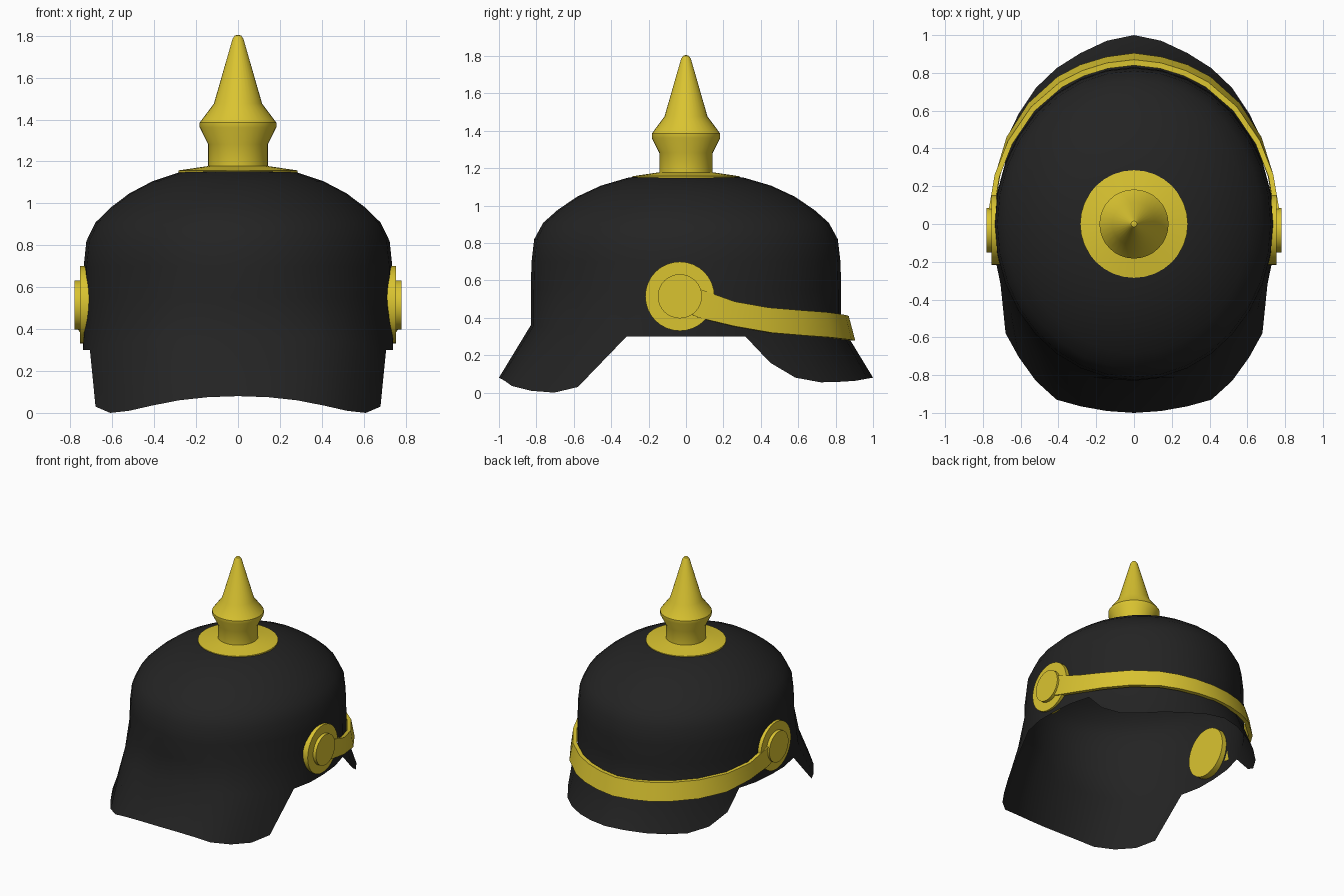
import bpy, bmesh, math
from mathutils import Matrix

if "Cube" in bpy.data.objects:
    bpy.data.objects.remove(bpy.data.objects["Cube"])

N = 32  # sides of the round parts


def material(name, rgb):
    m = bpy.data.materials.new(name)
    m.diffuse_color = (*rgb, 1)
    m.use_nodes = True
    m.node_tree.nodes["Principled BSDF"].inputs["Base Color"].default_value = m.diffuse_color
    return m


BLACK = material("black_leather", (0.017, 0.017, 0.017))
BRASS = material("brass", (0.70, 0.55, 0.03))


def finish(bm, name, mat, angle):
    bmesh.ops.recalc_face_normals(bm, faces=bm.faces)
    me = bpy.data.meshes.new(name)
    bm.to_mesh(me)
    bm.free()
    me.materials.append(mat)
    ob = bpy.data.objects.new(name, me)
    bpy.context.collection.objects.link(ob)
    bpy.ops.object.select_all(action='DESELECT')
    ob.select_set(True)
    bpy.context.view_layer.objects.active = ob
    bpy.ops.object.shade_smooth_by_angle(angle=math.radians(angle))
    return ob


def bridge(bm, a, b, closed=True):
    n = len(a)
    for i in range(n if closed else n - 1):
        j = (i + 1) % n
        bm.faces.new((a[i], a[j], b[j], b[i]))


def fan(bm, ring, tip):
    for i in range(len(ring)):
        bm.faces.new((ring[i], ring[(i + 1) % len(ring)], tip))


# Helmet shell: elliptical rings, index 0 at the front, 16 at the back
bm = bmesh.new()
rim = []
for i in range(N):
    t = 2 * math.pi * i / N
    s, c = math.sin(t), math.cos(t)
    z = 0.30 + 0.06 * max(0, (abs(c) - 0.39) / 0.61)
    wide = 0.75 * math.copysign(abs(s) ** 0.75, s) if c > 0.01 else 0.74 * s
    rim.append(bm.verts.new((wide, -0.83 * c, z)))
prev = rim
for k, z in [(1.0, 0.55), (0.995, 0.70), (0.978, 0.82), (0.92, 0.908), (0.825, 0.978),
             (0.70, 1.048), (0.55, 1.106), (0.37, 1.15), (0.18, 1.165)]:
    ring = [bm.verts.new((0.74 * k * math.sin(2 * math.pi * i / N),
                          -0.83 * k * math.cos(2 * math.pi * i / N), z)) for i in range(N)]
    bridge(bm, prev, ring)
    prev = ring
fan(bm, prev, bm.verts.new((0, 0, 1.17)))

# Front visor and neck guard: half outlines from the centre outwards, mirrored
visor = [(0, -1.0, 0.08), (0.144, -0.99, 0.075), (0.283, -0.965, 0.06), (0.41, -0.93, 0.035),
         (0.52, -0.83, 0.01), (0.61, -0.705, 0.0), (0.68, -0.578, 0.03)]
guard = [(0, 1.0, 0.08), (0.144, 0.97, 0.075), (0.283, 0.905, 0.063), (0.41, 0.825, 0.058),
         (0.52, 0.72, 0.055), (0.61, 0.585, 0.08), (0.675, 0.45, 0.16)]
for half, centre, side in ((visor, 0, 1), (guard, N // 2, -1)):
    top, low = [], []
    for k in range(-6, 7):
        x, y, z = half[abs(k)]
        low.append(bm.verts.new((math.copysign(x, k), y, z)))
        top.append(rim[(centre + side * k) % N])
    bridge(bm, top, low, closed=False)
finish(bm, "helmet_shell", BLACK, 45)

# Spike: lathed brass plate, neck, collar and cone
bm = bmesh.new()
prev = None
for r, z in [(0.285, 1.145), (0.285, 1.157), (0.143, 1.178), (0.143, 1.282), (0.183, 1.362),
             (0.183, 1.385), (0.115, 1.476), (0.026, 1.785), (0.016, 1.80)]:
    ring = [bm.verts.new((r * math.sin(2 * math.pi * i / N),
                          r * math.cos(2 * math.pi * i / N), z)) for i in range(N)]
    if prev:
        bridge(bm, prev, ring)
    else:
        bm.faces.new(ring)
    prev = ring
fan(bm, prev, bm.verts.new((0, 0, 1.805)))
finish(bm, "spike", BRASS, 30)

# Side rosettes: a large disc with a smaller boss on each side
for side, label in ((1, "right"), (-1, "left")):
    for part, r, x0, x1 in (("disc", 0.185, 0.69, 0.755), ("boss", 0.118, 0.72, 0.78)):
        bm = bmesh.new()
        place = Matrix.Translation((side * (x0 + x1) / 2, -0.033, 0.515)) @ \
            Matrix.Rotation(math.pi / 2, 4, 'Y')
        bmesh.ops.create_cone(bm, cap_ends=True, segments=N, radius1=r, radius2=r,
                              depth=x1 - x0, matrix=place)
        finish(bm, f"{label}_rosette_{part}", BRASS, 30)

# Chin strap: lower and upper outer edge from the back centre to the rosette, mirrored
lower = [(0, .905, .278), (.147, .885, .282), (.285, .843, .287), (.405, .78, .295),
         (.56, .64, .305), (.675, .46, .32), (.735, .26, .355), (.765, .07, .40), (.768, -.02, .44)]
upper = [(0, .87, .41), (.143, .853, .415), (.275, .812, .422), (.392, .752, .43),
         (.545, .62, .44), (.667, .44, .455), (.738, .26, .487), (.77, .07, .555), (.77, -.02, .58)]
bm = bmesh.new()
prev = None
for k in range(-8, 9):
    ring = []
    for (x, y, z), f in ((lower[abs(k)], 1), (upper[abs(k)], 1),
                         (upper[abs(k)], 0.965), (lower[abs(k)], 0.965)):
        ring.append(bm.verts.new((math.copysign(x, k) * f, y * f, z)))
    if prev:
        bridge(bm, prev, ring)
    else:
        bm.faces.new(ring)
    prev = ring
bm.faces.new(prev)
finish(bm, "chin_strap", BRASS, 40)
